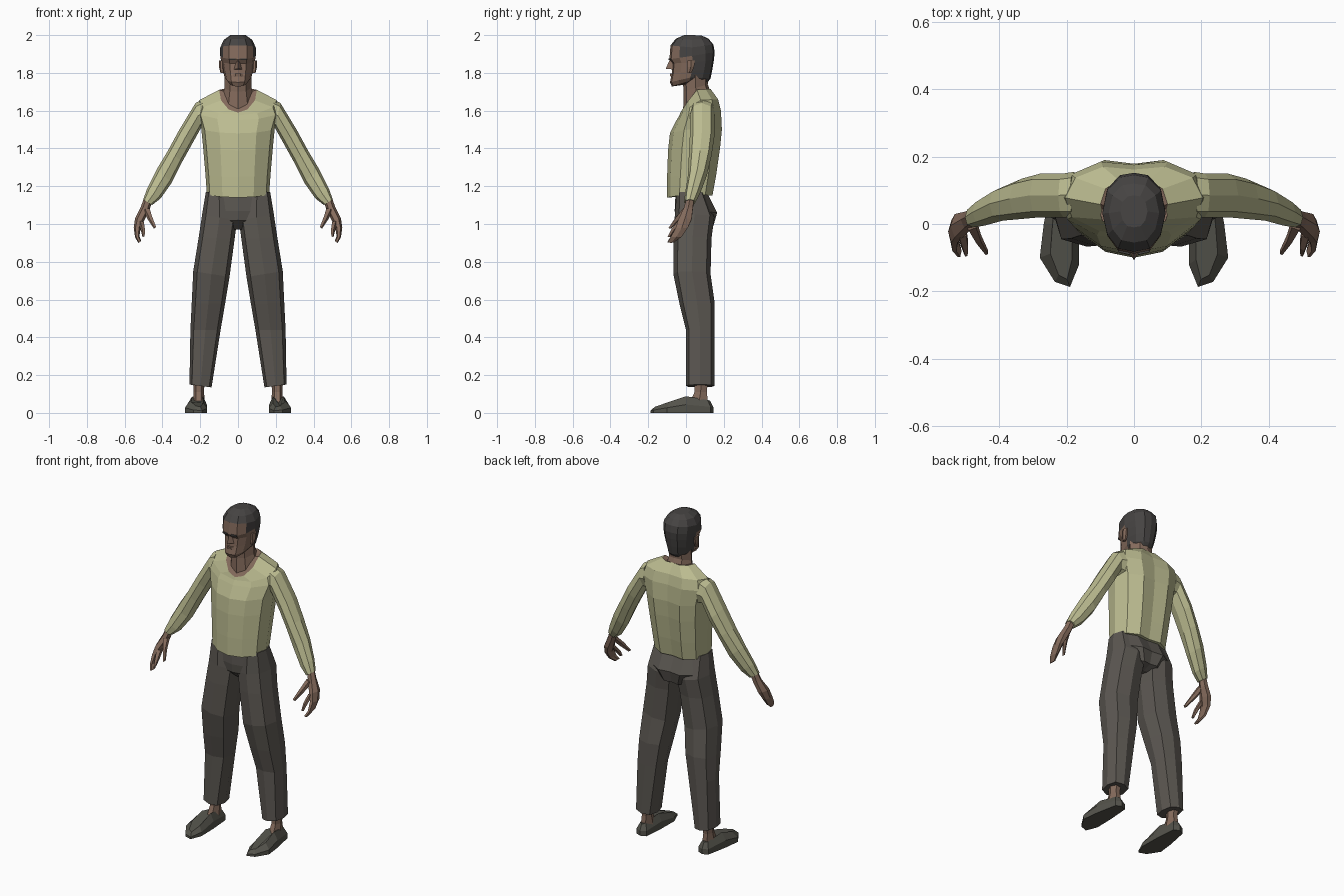
import bpy, bmesh, math
from mathutils import Vector


def material(name, rgb):
    m = bpy.data.materials.new(name)
    m.diffuse_color = (*rgb, 1)
    return m


SHIRT = material("pale_olive_cloth", (0.50, 0.50, 0.28))
TROUSER = material("charcoal_cloth", (0.105, 0.095, 0.083))
SHOE = material("dark_leather", (0.09, 0.088, 0.072))
HAIR = material("dark_hair", (0.062, 0.058, 0.056))
SKIN = material("brown_skin", (0.235, 0.148, 0.108))


def loft(name, rings, mats, rule=None, mirror=False, fan_top=None):
    """Skin a series of equal-length rings and cap both ends."""
    bm = bmesh.new()
    vs = [[bm.verts.new(p) for p in r] for r in rings]
    n = len(vs[0])
    for a, b in zip(vs, vs[1:]):
        for i in range(n):
            j = (i + 1) % n
            bm.faces.new((a[i], a[j], b[j], b[i]))
    bm.faces.new(vs[0][::-1])
    if fan_top is None:
        bm.faces.new(vs[-1])
    else:
        c = bm.verts.new(fan_top)
        for i in range(n):
            f = bm.faces.new((vs[-1][i], vs[-1][(i + 1) % n], c))
            f.material_index = len(mats) - 1
    if rule:
        for f in bm.faces:
            f.material_index = rule(f.calc_center_median())
    bmesh.ops.recalc_face_normals(bm, faces=bm.faces)
    me = bpy.data.meshes.new(name)
    bm.to_mesh(me)
    bm.free()
    for m in mats:
        me.materials.append(m)
    ob = bpy.data.objects.new(name, me)
    bpy.context.collection.objects.link(ob)
    if mirror:
        ob.modifiers.new("mirror", "MIRROR").use_mirror_merge = False
    return ob


def sym_ring(shape, w, yf, yb, zf, zs, zb):
    """Left-right symmetric ring; height blends front -> side -> back."""
    half = []
    for fx, t in shape:
        z = zf + (zs - zf) * t * 2 if t < 0.5 else zs + (zb - zs) * (t * 2 - 1)
        half.append(Vector((fx * w, yf + (yb - yf) * t, z)))
    return half + [Vector((-p.x, p.y, p.z)) for p in half[-2:0:-1]]


def limb(rings, sides=8, full=1.0):
    """Rings from outer point, inner point (x, z) and front/back y."""
    out = []
    for x0, z0, x1, z1, yf, yb in rings:
        c = Vector(((x0 + x1) / 2, (yf + yb) / 2, (z0 + z1) / 2))
        u = Vector(((x0 - x1) / 2, 0, (z0 - z1) / 2))
        v = Vector((0, (yb - yf) / 2, 0))
        ring = []
        for i in range(sides):
            a = 2 * math.pi * i / sides
            k = full if i % 2 and sides == 8 else 1
            ring.append(c + (u * math.cos(a) + v * math.sin(a)) * k)
        out.append(ring)
    return out


# Shirt body with a V neck whose opening is skin
body = [(0, 0), (0.5, 0.07), (0.9, 0.27), (1, 0.55), (0.85, 0.84), (0.45, 1), (0, 0.96)]
torso = [
    (0.165, -0.10, 0.14, 1.14, 1.16, 1.15),
    (0.172, -0.10, 0.16, 1.25, 1.26, 1.26),
    (0.185, -0.095, 0.18, 1.39, 1.41, 1.40),
    (0.195, -0.085, 0.19, 1.48, 1.51, 1.50),
    (0.22, -0.05, 0.185, 1.55, 1.60, 1.60),
    (0.205, -0.035, 0.17, 1.575, 1.655, 1.66),
    (0.10, -0.03, 0.13, 1.59, 1.71, 1.715),
]
loft("shirt_body", [sym_ring(body, *r) for r in torso], [SHIRT, SKIN],
     fan_top=(0, 0.04, 1.68))

# Sleeves
loft("sleeve", limb([
    (0.19, 1.66, 0.165, 1.50, 0.02, 0.155),
    (0.225, 1.64, 0.195, 1.51, 0.02, 0.15),
    (0.31, 1.50, 0.245, 1.42, 0.02, 0.15),
    (0.37, 1.39, 0.295, 1.33, 0.015, 0.135),
    (0.43, 1.29, 0.35, 1.22, 0.01, 0.11),
    (0.48, 1.19, 0.41, 1.135, -0.005, 0.075),
    (0.502, 1.13, 0.455, 1.10, -0.01, 0.05),
], full=1.04), [SHIRT], mirror=True)

# Hands: palm with closed fingers, then index finger and thumb
loft("hand", limb([
    (0.495, 1.145, 0.455, 1.115, 0.0, 0.045),
    (0.515, 1.09, 0.47, 1.07, -0.015, 0.04),
    (0.545, 1.03, 0.495, 1.02, -0.045, 0.035),
    (0.552, 0.98, 0.515, 0.98, -0.06, 0.015),
    (0.545, 0.93, 0.522, 0.935, -0.085, -0.02),
    (0.528, 0.90, 0.512, 0.91, -0.10, -0.06),
], 6), [SKIN], mirror=True)
loft("index_finger", limb([
    (0.53, 1.02, 0.495, 1.01, -0.045, 0.0),
    (0.515, 0.97, 0.49, 0.97, -0.08, -0.045),
    (0.505, 0.93, 0.493, 0.935, -0.098, -0.08),
], 5), [SKIN], mirror=True)
loft("thumb", limb([
    (0.505, 1.075, 0.465, 1.085, -0.02, 0.025),
    (0.475, 1.02, 0.452, 1.04, -0.06, -0.025),
    (0.445, 0.975, 0.432, 0.985, -0.093, -0.075),
], 5), [SKIN], mirror=True)

# Trousers: hips and legs
hips = [
    (0.162, -0.055, 0.11, 1.17, 1.17, 1.17),
    (0.16, -0.06, 0.165, 1.07, 1.07, 1.06),
    (0.10, -0.055, 0.145, 1.02, 1.0, 0.99),
    (0.04, 0.0, 0.09, 0.97, 0.97, 0.97),
]
loft("hips", [sym_ring(body, *r) for r in hips], [TROUSER])
loft("trouser_leg", limb([
    (0.17, 1.17, 0.03, 1.16, -0.05, 0.10),
    (0.19, 1.05, 0.005, 1.02, -0.06, 0.15),
    (0.208, 0.93, 0.018, 0.92, -0.065, 0.135),
    (0.237, 0.75, 0.045, 0.72, -0.067, 0.13),
    (0.245, 0.58, 0.068, 0.58, -0.035, 0.152),
    (0.252, 0.44, 0.092, 0.44, 0.0, 0.15),
    (0.257, 0.15, 0.14, 0.135, 0.0, 0.15),
], full=1.1), [TROUSER], mirror=True)

# Ankles
loft("ankle", limb([
    (0.24, 0.05, 0.175, 0.05, 0.01, 0.125),
    (0.235, 0.11, 0.18, 0.11, 0.04, 0.115),
    (0.24, 0.20, 0.175, 0.20, 0.04, 0.125),
], 6), [SKIN], mirror=True)

# Shoes: sole outline raised to an upper that climbs to the instep
outline = [(0.19, -0.187), (0.235, -0.172), (0.28, -0.10), (0.268, 0.0), (0.242, 0.13),
           (0.21, 0.145), (0.175, 0.13), (0.165, 0.0), (0.163, -0.12)]


def instep(y):
    return 0.025 + 0.07 * (y + 0.187) / 0.207 if y < 0.02 else 0.095 - 0.28 * (y - 0.02)


sole = [Vector((x, y, 0)) for x, y in outline]
welt = [Vector((x, y, 0.5 * instep(y))) for x, y in outline]
upper = [Vector((0.21 + (x - 0.21) * 0.55, y * 0.88, instep(y * 0.88))) for x, y in outline]
loft("shoe", [sole, welt, upper], [SHOE], mirror=True)

# Neck
neck = [(0, 0), (0.6, 0.12), (1, 0.5), (0.6, 0.9), (0, 1)]
loft("neck", [sym_ring(neck, *r) for r in [
    (0.085, -0.015, 0.13, 1.61, 1.67, 1.70),
    (0.072, -0.012, 0.115, 1.70, 1.72, 1.74),
    (0.07, -0.02, 0.12, 1.79, 1.79, 1.80)]], [SKIN])

# Head: skin face, hair on the crown and the back
skull = [(0, 0), (0.5, 0.04), (0.84, 0.22), (1, 0.5), (0.85, 0.8), (0.45, 0.97), (0, 1)]
head = [
    (0.052, -0.075, 0.11, 1.728, 1.755, 1.745),
    (0.07, -0.085, 0.13, 1.75, 1.775, 1.77),
    (0.08, -0.075, 0.14, 1.80, 1.81, 1.82),
    (0.088, -0.072, 0.148, 1.85, 1.855, 1.87),
    (0.094, -0.088, 0.152, 1.872, 1.89, 1.91),
    (0.094, -0.082, 0.145, 1.945, 1.935, 1.95),
    (0.075, -0.055, 0.12, 1.98, 1.975, 1.98),
    (0.04, -0.01, 0.085, 2.0, 2.0, 1.997),
]
loft("head", [sym_ring(skull, *r) for r in head], [SKIN, HAIR],
     rule=lambda c: int(c.z > 1.945 or c.y > 0.035 or (c.z > 1.90 and c.y > -0.03)))

# Nose, lips and ears
loft("nose", [[Vector(p) for p in ring] for ring in (
    [(-0.022, -0.068, 1.818), (0, -0.108, 1.822), (0.022, -0.068, 1.818)],
    [(-0.007, -0.07, 1.868), (0, -0.086, 1.868), (0.007, -0.07, 1.868)])], [SKIN])
loft("lips", limb([(0.03, 1.782, -0.03, 1.782, -0.085, -0.06),
                   (0.022, 1.797, -0.022, 1.797, -0.088, -0.06)], 6), [SKIN])
loft("ear", limb([(0.093, 1.80, 0.075, 1.80, 0.005, 0.03),
                  (0.10, 1.83, 0.075, 1.83, 0.005, 0.045),
                  (0.10, 1.865, 0.075, 1.865, 0.005, 0.05)], 6), [SKIN], mirror=True)

# Eyebrows
loft("eyebrow", [[Vector((x, y, z)) for x, y in
                  ((0.012, -0.0915), (0.047, -0.083), (0.047, -0.078), (0.012, -0.085))]
                 for z in (1.868, 1.877)], [HAIR], mirror=True)
